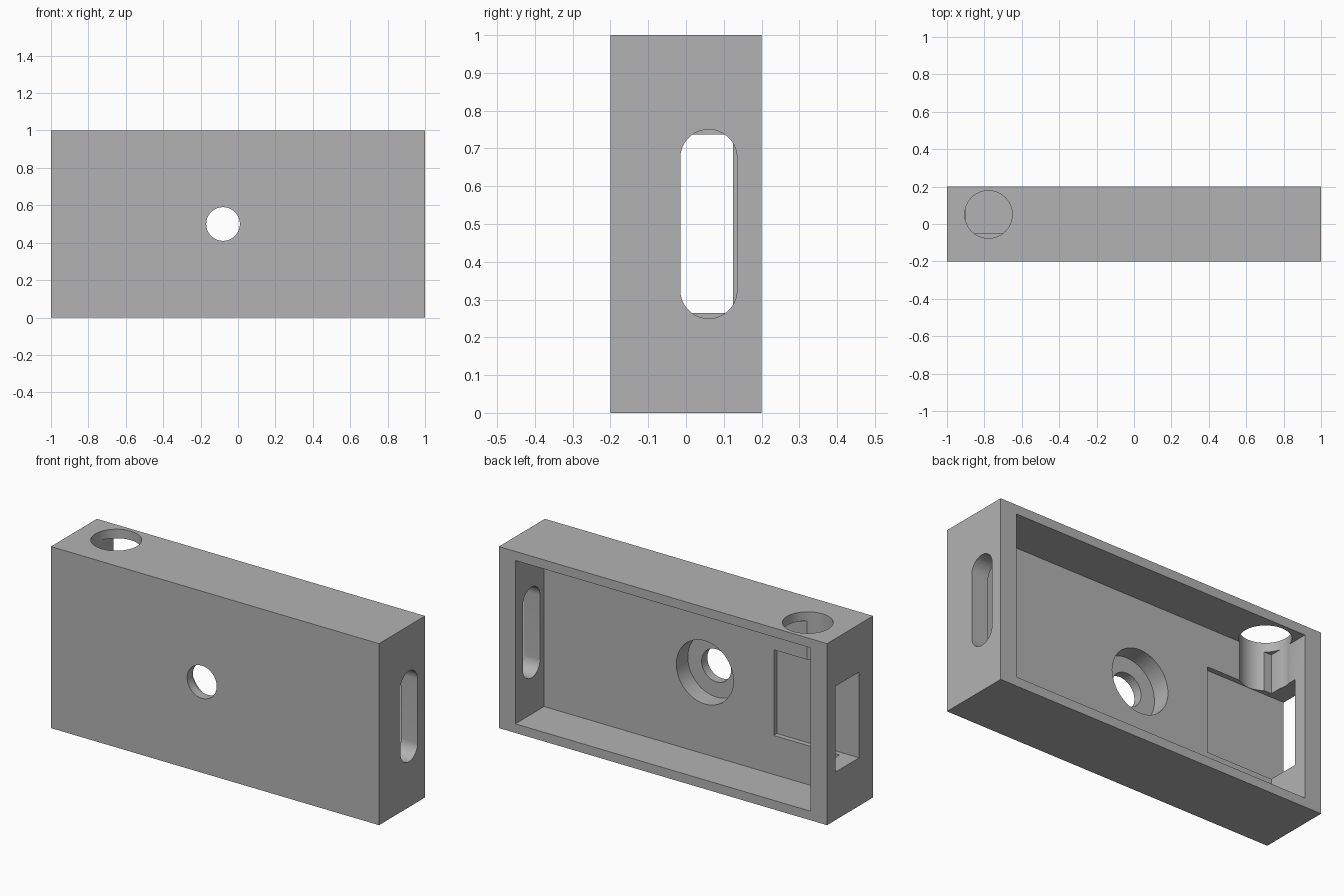
import bpy
import bmesh
from math import sin, cos, pi, radians
from mathutils import Vector

cube = bpy.data.objects.get("Cube")
if cube:
    bpy.data.objects.remove(cube, do_unlink=True)

grey = bpy.data.materials.new("plain_grey")
grey.use_nodes = True
grey.diffuse_color = (0.45, 0.45, 0.45, 1)
grey.node_tree.nodes["Principled BSDF"].inputs["Base Color"].default_value = (0.45, 0.45, 0.45, 1)


def prism(name, profile, axis, lo, hi):
    """Extrude a flat outline along x, y or z between two heights."""
    place = {
        "x": lambda a, b, h: Vector((h, a, b)),
        "y": lambda a, b, h: Vector((a, h, b)),
        "z": lambda a, b, h: Vector((a, b, h)),
    }[axis]
    bm = bmesh.new()
    face = bm.faces.new([bm.verts.new(place(a, b, lo)) for a, b in profile])
    side = bmesh.ops.extrude_face_region(bm, geom=[face])["geom"]
    bmesh.ops.translate(bm, vec=place(0, 0, hi - lo),
                        verts=[v for v in side if isinstance(v, bmesh.types.BMVert)])
    bmesh.ops.recalc_face_normals(bm, faces=bm.faces[:])
    mesh = bpy.data.meshes.new(name)
    bm.to_mesh(mesh)
    bm.free()
    mesh.materials.append(grey)
    obj = bpy.data.objects.new(name, mesh)
    bpy.context.collection.objects.link(obj)
    return obj


def rect(a0, a1, b0, b1):
    return [(a0, b0), (a1, b0), (a1, b1), (a0, b1)]


def circle(a, b, r, n=64):
    return [(a + r * cos(2 * pi * i / n), b + r * sin(2 * pi * i / n)) for i in range(n)]


def slot(a, b, r, reach, n=32):
    """Upright outline with round ends whose centres lie at b +- reach."""
    return [(a + r * cos(pi * i / n + turn), b + shift + r * sin(pi * i / n + turn))
            for turn, shift in ((0, reach), (pi, -reach)) for i in range(n + 1)]


# Outer block
housing = prism("housing", rect(-1, 1, 0, 1), "y", -0.2, 0.2)

# Cavity, screw hole and counterbore, side slot, side window with pocket, top hole
cutters = [
    prism("cavity_cutter", rect(-0.9, 0.9, 0.05, 0.95), "y", -0.05, 0.3),
    prism("counterbore_cutter", circle(-0.08, 0.5, 0.174), "y", -0.15, 0.1),
    prism("screw_hole_cutter", circle(-0.08, 0.5, 0.09), "y", -0.3, 0.1),
    prism("slot_cutter", slot(0.06, 0.5, 0.075, 0.175), "x", 0.8, 1.1),
    prism("window_cutter", rect(-0.078, 0.125, 0.265, 0.737), "x", -1.1, -0.5),
    prism("top_hole_cutter", circle(-0.778, 0.051, 0.127), "z", 0.6, 1.1),
]
for cutter in cutters:
    cutter.hide_render = True
    cut = housing.modifiers.new(cutter.name, "BOOLEAN")
    cut.operation = "DIFFERENCE"
    cut.solver = "EXACT"
    cut.object = cutter

# Bake the cuts and drop the cutters
bpy.context.view_layer.update()
graph = bpy.context.evaluated_depsgraph_get()
baked = bpy.data.meshes.new_from_object(housing.evaluated_get(graph))
housing.modifiers.clear()
housing.data = baked
for cutter in cutters:
    bpy.data.objects.remove(cutter, do_unlink=True)

# Smooth round walls, sharp edges
for obj in bpy.context.selected_objects:
    obj.select_set(False)
housing.select_set(True)
bpy.context.view_layer.objects.active = housing
bpy.ops.object.shade_smooth_by_angle(angle=radians(30))
